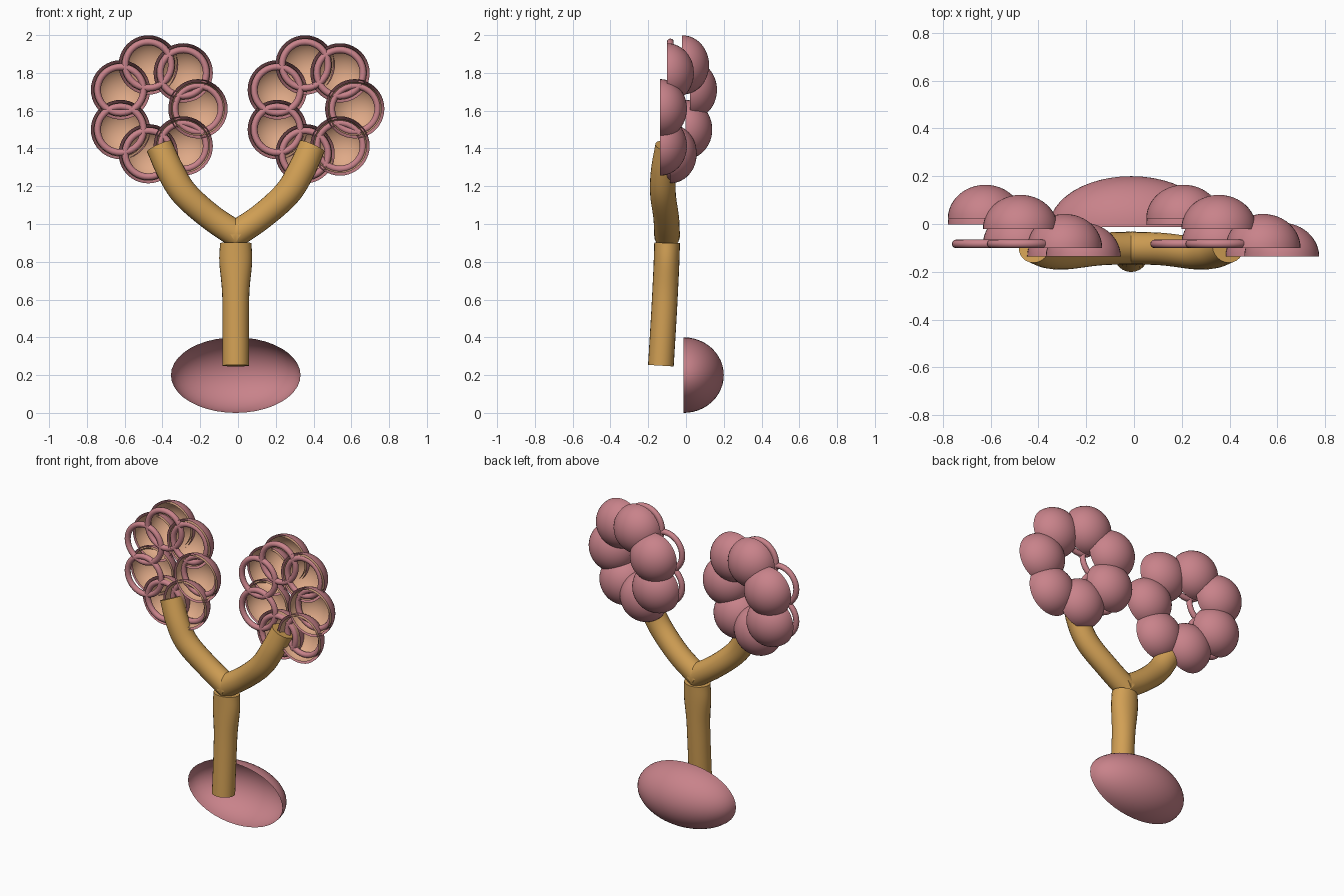
import bpy, bmesh, math
from mathutils import Vector, Matrix

cube = bpy.data.objects.get("Cube")
if cube:
    bpy.data.objects.remove(cube, do_unlink=True)


def material(name, rgb):
    m = bpy.data.materials.new(name)
    m.use_nodes = True
    m.diffuse_color = (*rgb, 1)
    m.node_tree.nodes["Principled BSDF"].inputs["Base Color"].default_value = (*rgb, 1)
    return m


PINK = material("dusty pink", (0.58, 0.225, 0.255))
TAN = material("golden tan", (0.64, 0.35, 0.09))
PEACH = material("peach lining", (0.74, 0.40, 0.245))


def finish(bm, name, mat):
    bmesh.ops.recalc_face_normals(bm, faces=bm.faces)
    mesh = bpy.data.meshes.new(name)
    bm.to_mesh(mesh)
    bm.free()
    mesh.materials.append(mat)
    obj = bpy.data.objects.new(name, mesh)
    bpy.context.collection.objects.link(obj)
    bpy.ops.object.select_all(action='DESELECT')
    obj.select_set(True)
    bpy.context.view_layer.objects.active = obj
    bpy.ops.object.shade_smooth_by_angle(angle=math.radians(40))
    return obj


def bowl(name, centre, size, mat):
    """Open half ellipsoid, its mouth facing the front."""
    bm = bmesh.new()
    bmesh.ops.create_uvsphere(bm, u_segments=40, v_segments=24, radius=1)
    bmesh.ops.delete(bm, geom=[v for v in bm.verts if v.co.z < -0.001], context='VERTS')
    bm.transform(Matrix.Translation(centre) @ Matrix.Diagonal((*size, 1))
                 @ Matrix.Rotation(-math.pi / 2, 4, 'X'))
    return finish(bm, name, mat)


def ring(name, centre, major, minor, mat):
    bpy.ops.mesh.primitive_torus_add(location=centre, rotation=(math.pi / 2, 0, 0),
                                     major_radius=major, minor_radius=minor,
                                     major_segments=40, minor_segments=12)
    obj = bpy.context.object
    obj.name = name
    obj.data.materials.append(mat)
    bpy.ops.object.shade_smooth_by_angle(angle=math.radians(60))
    return obj


def smooth_path(points, steps=6):
    """Catmull-Rom interpolation of vectors."""
    p = [Vector(q) for q in points]
    p = [2 * p[0] - p[1]] + p + [2 * p[-1] - p[-2]]
    out = []
    for a, b, c, d in zip(p, p[1:], p[2:], p[3:]):
        for i in range(steps):
            t = i / steps
            out.append(0.5 * (2 * b + (c - a) * t + (2 * a - 5 * b + 4 * c - d) * t ** 2
                              + (3 * b - a - 3 * c + d) * t ** 3))
    return out + [p[-2]]


def tube(name, points, widths, mat, sides=24):
    """Capped tube; widths give the sideways radius, depth radius is fixed."""
    path = smooth_path(points)
    wide = [w.x for w in smooth_path([(w, 0, 0) for w in widths])]
    bm = bmesh.new()
    loops = []
    for i, p in enumerate(path):
        along = (path[min(i + 1, len(path) - 1)] - path[max(i - 1, 0)]).normalized()
        side = Vector((0, 1, 0)).cross(along).normalized()
        deep = along.cross(side)
        angles = [2 * math.pi * k / sides for k in range(sides)]
        loops.append([bm.verts.new(p + side * wide[i] * math.cos(a) + deep * 0.068 * math.sin(a))
                      for a in angles])
    for low, high in zip(loops, loops[1:]):
        for k in range(sides):
            n = (k + 1) % sides
            bm.faces.new((low[k], low[n], high[n], high[k]))
    bm.faces.new(loops[0])
    bm.faces.new(loops[-1])
    return finish(bm, name, mat)


# Base dome
bowl("base_dome", (-0.012, -0.012, 0.2), (0.343, 0.212, 0.2), PINK)

# Trunk with a swelling below the fork
MID = -0.012
tube("trunk", [(MID, -0.133, 0.25), (MID, -0.118, 0.5), (MID, -0.11, 0.65),
               (MID, -0.103, 0.8), (MID, -0.1, 0.9)],
     [0.07, 0.07, 0.073, 0.087, 0.083], TAN)

# Mirrored branches
for s, label in ((1, "left"), (-1, "right")):
    tube(label + "_branch",
         [(MID + s * x, y, z) for x, y, z in
          ((-0.02, -0.1, 0.935), (0.13, -0.105, 1.035), (0.27, -0.122, 1.16),
           (0.345, -0.118, 1.28), (0.405, -0.095, 1.412))],
         [0.072, 0.07, 0.072, 0.073, 0.071], TAN)

# Two clusters of cups: x, mouth depth y, z
CUPS = [(-0.475, -0.02, 1.842), (-0.29, -0.10, 1.80), (-0.212, -0.137, 1.61),
        (-0.29, -0.137, 1.413), (-0.475, -0.085, 1.372), (-0.622, -0.003, 1.50),
        (-0.622, 0.022, 1.71)]
for shift, label in ((0, "right"), (0.83, "left")):
    for i, (x, y, z) in enumerate(CUPS, 1):
        c = (x + shift, y, z)
        bowl(f"{label}_cup_{i}", c, (0.157, 0.142, 0.157), PINK)
        bowl(f"{label}_cup_lining_{i}", c, (0.143, 0.129, 0.143), PEACH)
        ring(f"{label}_cup_ring_{i}", (c[0], -0.083, z), 0.122, 0.018, PINK)
